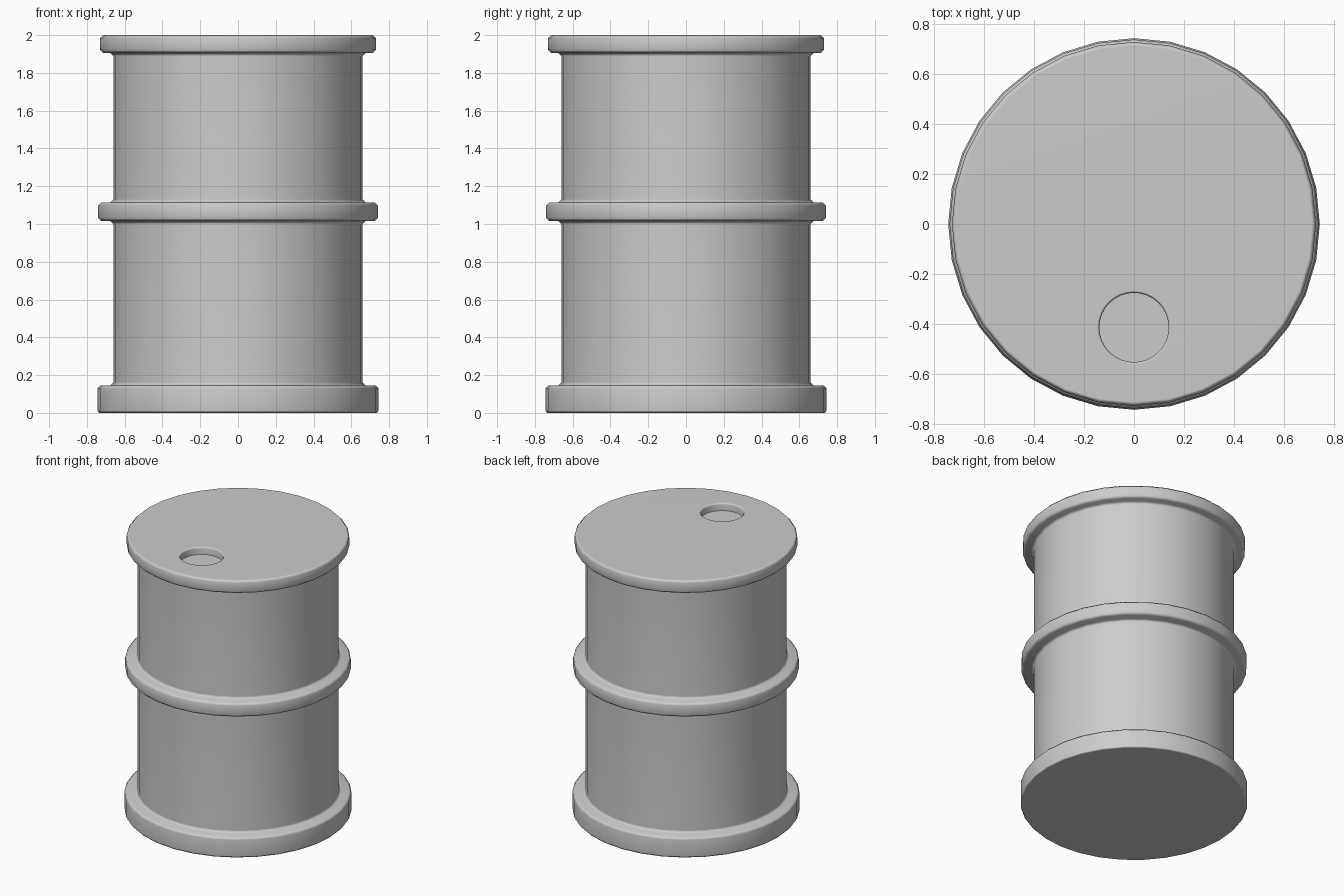
import bpy
import bmesh
import math

SIDES = 32

cube = bpy.data.objects.get("Cube")
if cube:
    bpy.data.objects.remove(cube, do_unlink=True)


def lathe(name, profile, centre=(0, 0)):
    """Revolve (radius, height) points about z and cap both ends."""
    bm = bmesh.new()
    rings = []
    for r, z in profile:
        rings.append([bm.verts.new((centre[0] + r * math.cos(math.tau * i / SIDES),
                                    centre[1] + r * math.sin(math.tau * i / SIDES), z))
                      for i in range(SIDES)])
    for low, high in zip(rings, rings[1:]):
        for i in range(SIDES):
            j = (i + 1) % SIDES
            bm.faces.new((low[i], low[j], high[j], high[i]))
    bm.faces.new(reversed(rings[0]))
    bm.faces.new(rings[-1])
    bmesh.ops.recalc_face_normals(bm, faces=bm.faces)
    mesh = bpy.data.meshes.new(name)
    bm.to_mesh(mesh)
    bm.free()
    obj = bpy.data.objects.new(name, mesh)
    bpy.context.collection.objects.link(obj)
    return obj


BODY = 0.66
SOFT = 0.016


def lower_edge(r, z):
    """Fillet out from the wall, then chamfer up to the hoop's outer face."""
    return [(BODY, z - SOFT), (BODY + SOFT, z), (r - SOFT, z), (r, z + SOFT)]


def upper_edge(r, z):
    """Chamfer off the hoop's outer face, then fillet back into the wall."""
    return [(r, z - SOFT), (r - SOFT, z), (BODY + SOFT, z), (BODY, z + SOFT)]


# Drum: base rim, wall, middle hoop and lid rim in one continuous profile
profile = [(0.735, 0), (0.745, 0.012)] + upper_edge(0.745, 0.145)
profile += lower_edge(0.74, 1.015) + upper_edge(0.74, 1.115)
profile += lower_edge(0.73, 1.905) + [(0.73, 1.984), (0.714, 2)]
drum = lathe("barrel", profile)

# Round filler recess with a softened rim near the front of the lid
cutter = lathe("recess_cutter",
               [(0.139, 1.945), (0.139, 1.988), (0.148, 2), (0.148, 2.1)],
               centre=(0, -0.415))
cutter.hide_render = True

bpy.context.view_layer.objects.active = drum
drum.select_set(True)
cut = drum.modifiers.new("recess", 'BOOLEAN')
cut.operation = 'DIFFERENCE'
cut.solver = 'EXACT'
cut.object = cutter
bpy.ops.object.modifier_apply(modifier=cut.name)
bpy.data.objects.remove(cutter, do_unlink=True)

# Smooth shading with flat faces kept clean
bpy.ops.object.shade_smooth_by_angle(angle=math.radians(55))
weighted = drum.modifiers.new("clean_normals", 'WEIGHTED_NORMAL')
weighted.keep_sharp = True
